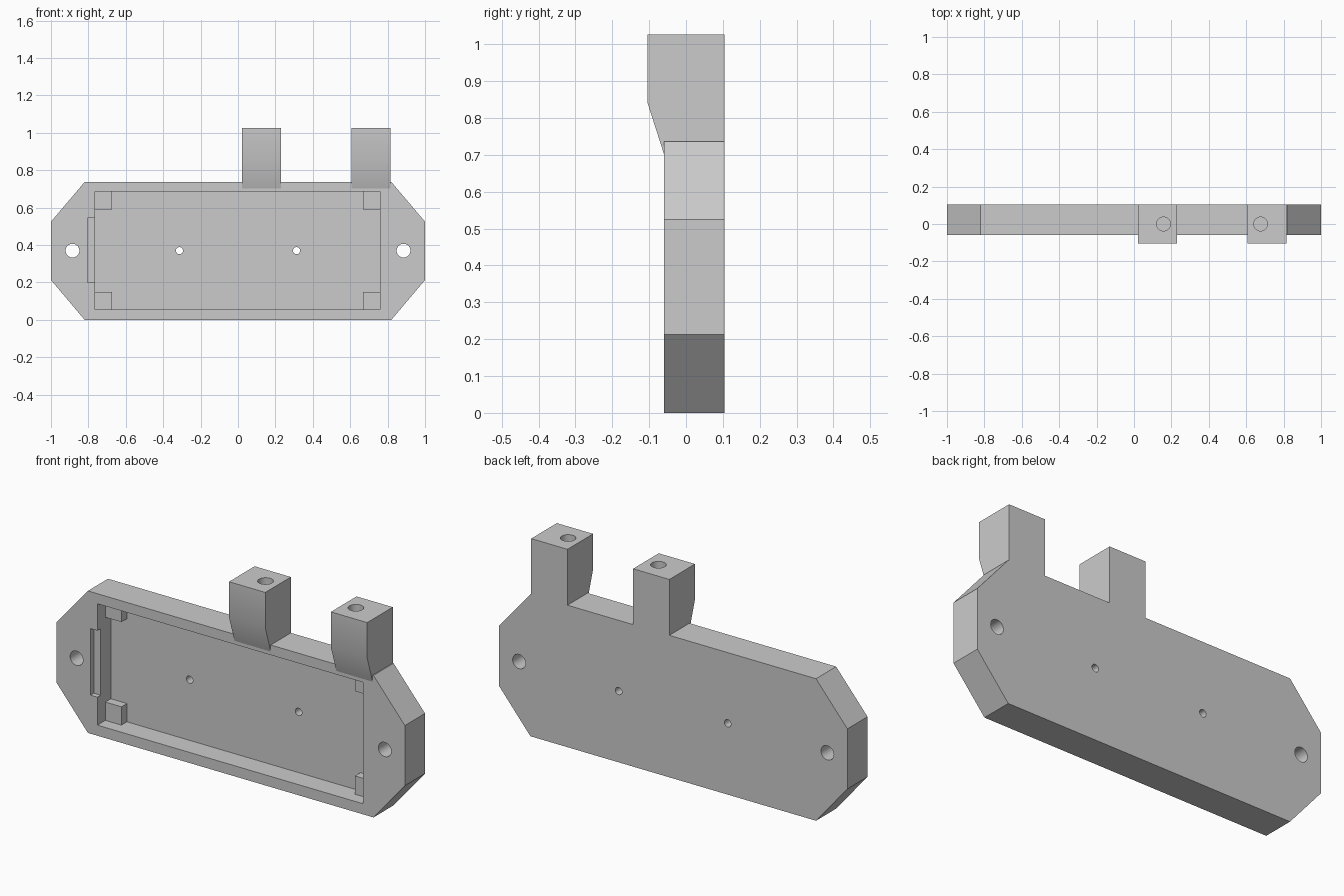
import bpy
import bmesh
import math
from mathutils import Matrix, Vector

cube = bpy.data.objects.get("Cube")
if cube:
    bpy.data.objects.remove(cube, do_unlink=True)

grey = bpy.data.materials.new("plain grey")
grey.use_nodes = True
grey.diffuse_color = (0.6, 0.6, 0.6, 1)
grey.node_tree.nodes["Principled BSDF"].inputs["Base Color"].default_value = (0.6, 0.6, 0.6, 1)


def add_object(name, bm):
    bmesh.ops.recalc_face_normals(bm, faces=bm.faces)
    mesh = bpy.data.meshes.new(name)
    bm.to_mesh(mesh)
    bm.free()
    mesh.materials.append(grey)
    obj = bpy.data.objects.new(name, mesh)
    bpy.context.collection.objects.link(obj)
    return obj


def extrude_profile(name, points, direction):
    bm = bmesh.new()
    face = bm.faces.new([bm.verts.new(p) for p in points])
    moved = bmesh.ops.extrude_face_region(bm, geom=[face])["geom"]
    verts = [v for v in moved if isinstance(v, bmesh.types.BMVert)]
    bmesh.ops.translate(bm, vec=Vector(direction), verts=verts)
    return add_object(name, bm)


def box(name, x0, x1, y0, y1, z0, z1):
    return extrude_profile(name, [(x0, y0, z0), (x1, y0, z0), (x1, y0, z1), (x0, y0, z1)],
                           (0, y1 - y0, 0))


def cylinder(name, centre, radius, depth, along_y):
    bm = bmesh.new()
    turn = Matrix.Rotation(math.pi / 2, 4, "X") if along_y else Matrix.Identity(4)
    bmesh.ops.create_cone(bm, cap_ends=True, segments=32, radius1=radius, radius2=radius,
                          depth=depth, matrix=Matrix.Translation(centre) @ turn)
    return add_object(name, bm)


def select_only(obj):
    bpy.ops.object.select_all(action="DESELECT")
    obj.select_set(True)
    bpy.context.view_layer.objects.active = obj


def cut(obj, cutter):
    cutter.hide_render = True
    mod = obj.modifiers.new("cut", "BOOLEAN")
    mod.operation = "DIFFERENCE"
    mod.solver = "EXACT"
    mod.object = cutter
    select_only(obj)
    bpy.ops.object.modifier_apply(modifier=mod.name)
    bpy.data.objects.remove(cutter, do_unlink=True)


def smooth(obj):
    select_only(obj)
    bpy.ops.object.shade_smooth_by_angle(angle=math.radians(30))


FRONT, BACK, FLOOR = -0.06, 0.105, 0.05
TOP, MID = 0.737, 0.37

# Eight-sided tray body
outline = [(-0.82, 0), (0.82, 0), (1, 0.213), (1, 0.525),
           (0.82, TOP), (-0.82, TOP), (-1, 0.525), (-1, 0.213)]
tray = extrude_profile("tray", [(x, FRONT, z) for x, z in outline], (0, BACK - FRONT, 0))

# Front pocket, shallow side notch and through holes
left, right, low, high = -0.765, 0.76, 0.055, 0.685
cut(tray, box("pocket_cutter", left, right, -0.2, FLOOR, low, high))
cut(tray, box("notch_cutter", -0.805, left + 0.03, -0.2, FRONT + 0.027, 0.2, 0.545))
for side in (-1, 1):
    cut(tray, cylinder("mount_hole_cutter", (side * 0.885, 0, MID), 0.037, 1, True))
    cut(tray, cylinder("small_hole_cutter", (side * 0.313, 0, MID), 0.019, 1, True))
smooth(tray)

# Corner support blocks, sunk slightly into the walls and floor
sink = 0.01
for x_name, x0, x1 in (("right", left - sink, left + 0.092), ("left", right - 0.092, right + sink)):
    for z_name, z0, z1 in (("lower", low - sink, low + 0.095), ("upper", high - 0.095, high + sink)):
        box(f"{z_name}_{x_name}_support", x0, x1, 0.005, FLOOR + sink, z0, z1)

# Upright posts with a tapered front foot and a hole in the top
side_profile = [(-0.105, 1.027), (-0.105, 0.843), (FRONT, 0.703), (0.0, 0.71),
                (BACK, TOP), (BACK, 1.027)]
for name, x0, hole_x in (("inner_post", 0.022, 0.158), ("outer_post", 0.607, 0.677)):
    post = extrude_profile(name, [(x0, y, z) for y, z in side_profile], (0.208, 0, 0))
    cut(post, cylinder("post_hole_cutter", (hole_x, 0, 1.027), 0.037, 0.4, False))
    smooth(post)
